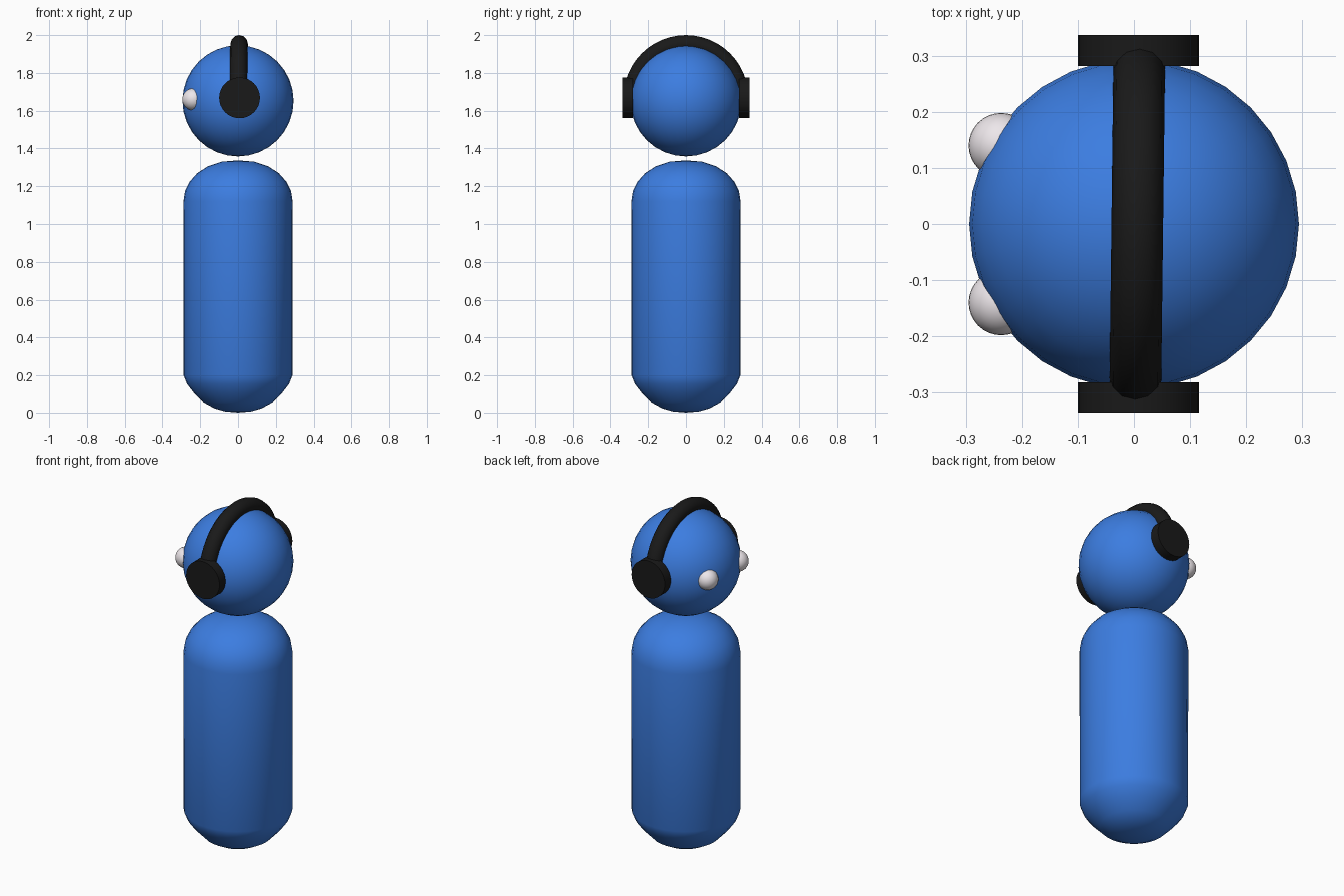
import bpy, bmesh, math
from mathutils import Matrix, Vector

if "Cube" in bpy.data.objects:
    bpy.data.objects.remove(bpy.data.objects["Cube"])


def material(name, rgb):
    m = bpy.data.materials.new(name)
    m.diffuse_color = (*rgb, 1)
    m.use_nodes = True
    m.node_tree.nodes["Principled BSDF"].inputs["Base Color"].default_value = m.diffuse_color
    return m


BLUE = material("blue", (0.045, 0.205, 0.75))
BLACK = material("black", (0.01, 0.01, 0.01))
WHITE = material("white", (0.85, 0.8, 0.83))


def finish(bm, name, mat, angle=50):
    bmesh.ops.recalc_face_normals(bm, faces=bm.faces)
    mesh = bpy.data.meshes.new(name)
    bm.to_mesh(mesh)
    bm.free()
    mesh.materials.append(mat)
    ob = bpy.data.objects.new(name, mesh)
    bpy.context.collection.objects.link(ob)
    bpy.ops.object.select_all(action='DESELECT')
    ob.select_set(True)
    bpy.context.view_layer.objects.active = ob
    bpy.ops.object.shade_smooth_by_angle(angle=math.radians(angle))
    return ob


def sphere(name, centre, radius, mat):
    bm = bmesh.new()
    bmesh.ops.create_uvsphere(bm, u_segments=32, v_segments=16, radius=radius,
                              matrix=Matrix.Translation(centre))
    return finish(bm, name, mat)


# Body: rounded capsule lathed from a profile
profile = [(0, 0), (0.07, 0.006), (0.125, 0.022), (0.18, 0.052), (0.235, 0.11),
           (0.27, 0.155), (0.288, 0.2), (0.289, 1.12), (0.28, 1.175),
           (0.255, 1.225), (0.215, 1.27), (0.16, 1.305), (0.085, 1.33), (0, 1.337)]
bm = bmesh.new()
verts = [bm.verts.new((r, 0, z)) for r, z in profile]
edges = [bm.edges.new(pair) for pair in zip(verts, verts[1:])]
bmesh.ops.spin(bm, geom=verts + edges, cent=(0, 0, 0), axis=(0, 0, 1),
               angle=math.tau, steps=32)
bmesh.ops.remove_doubles(bm, verts=bm.verts, dist=0.0005)
finish(bm, "body", BLUE)

# Head
sphere("head", (0, 0, 1.652), 0.294, BLUE)

# Eyes and ear cups on both sides
for side, label in ((-1, "right"), (1, "left")):
    sphere(f"eye_{label}", (-0.237, side * 0.14, 1.66), 0.058, WHITE)
    bm = bmesh.new()
    bmesh.ops.create_cone(
        bm, cap_ends=True, segments=32, radius1=0.108, radius2=0.108, depth=0.055,
        matrix=Matrix.Translation((0.008, side * 0.309, 1.668))
        @ Matrix.Rotation(math.pi / 2, 4, 'X'))
    finish(bm, f"ear_cup_{label}", BLACK)

# Headband: half ring of round section, ends hidden in the ear cups
SIDES, STEPS, TUBE, RING = 12, 24, 0.046, 0.284
bm = bmesh.new()
rings = []
for i in range(STEPS + 1):
    a = math.pi * i / STEPS
    ring = []
    for j in range(SIDES):
        b = math.tau * j / SIDES
        r = RING + TUBE * math.cos(b)
        ring.append(bm.verts.new((TUBE * math.sin(b), r * math.cos(a), r * math.sin(a))))
    rings.append(ring)
for p, q in zip(rings, rings[1:]):
    for j in range(SIDES):
        k = (j + 1) % SIDES
        bm.faces.new((p[j], p[k], q[k], q[j]))
bm.faces.new(rings[0])
bm.faces.new(rings[-1])
bmesh.ops.transform(bm, verts=bm.verts, matrix=Matrix.Translation(Vector((0.006, 0, 1.67)))
                    @ Matrix.Rotation(-0.012, 4, 'Z'))
finish(bm, "headband", BLACK)
